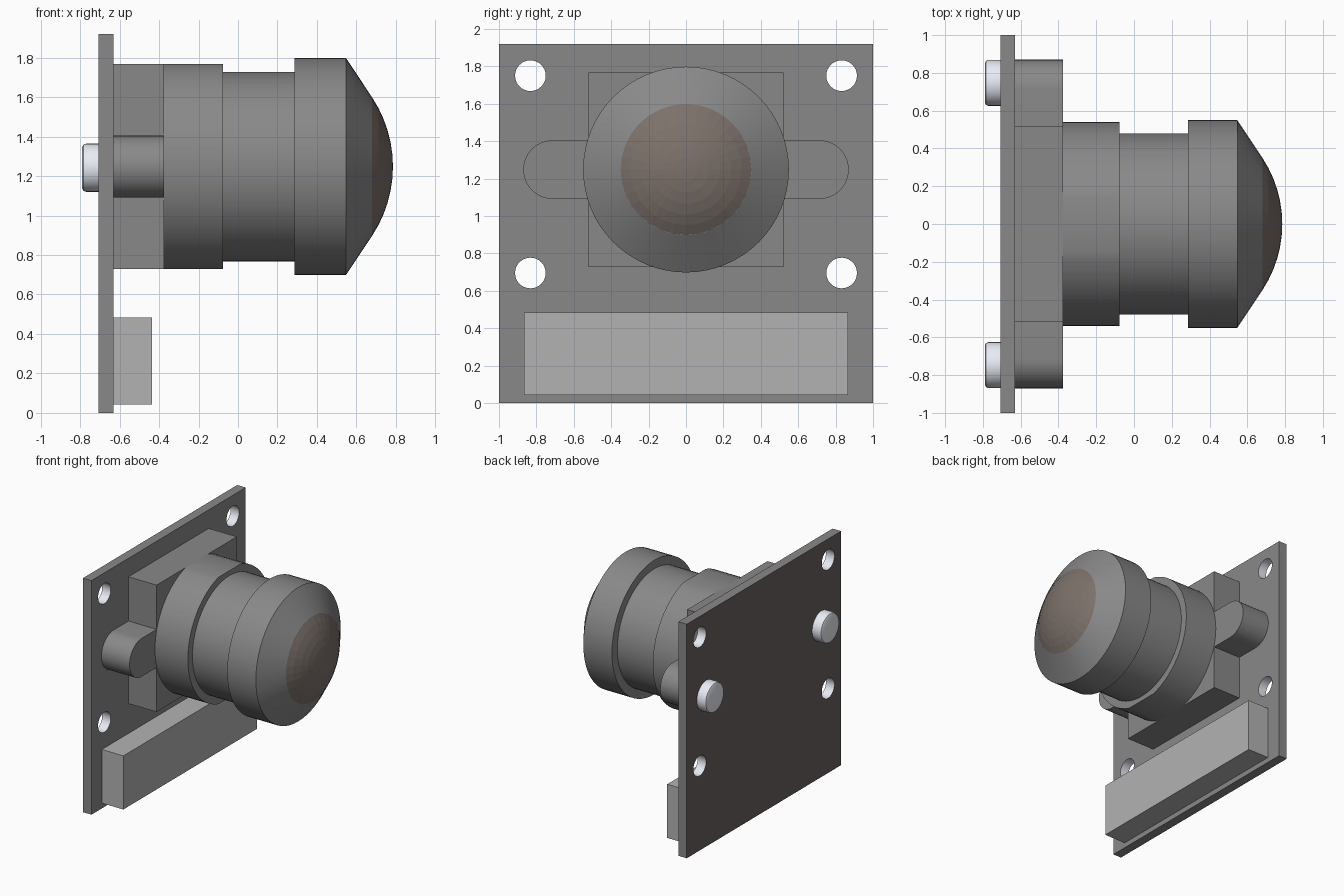
import bpy, bmesh
from math import pi, sin, cos, radians, asin

if "Cube" in bpy.data.objects:
    bpy.data.objects.remove(bpy.data.objects["Cube"])

CZ = 1.248            # height of the optical axis
BACK, FACE, SEAT = -0.707, -0.63, -0.375


def material(name, rgb):
    m = bpy.data.materials.new(name)
    m.diffuse_color = (*rgb, 1)
    m.use_nodes = True
    m.node_tree.nodes["Principled BSDF"].inputs["Base Color"].default_value = m.diffuse_color
    return m


GREY = material("dark_grey", (0.25, 0.25, 0.25))
LIGHT = material("light_grey", (0.45, 0.45, 0.45))
METAL = material("pale_metal", (0.80, 0.83, 0.90))
GLASS = material("brown_glass", (0.20, 0.165, 0.145))
BROWN = material("dark_brown", (0.15, 0.12, 0.12))


def finish(name, bm, mat, smooth=True):
    bmesh.ops.recalc_face_normals(bm, faces=bm.faces[:])
    me = bpy.data.meshes.new(name)
    bm.to_mesh(me)
    bm.free()
    me.materials.append(mat)
    ob = bpy.data.objects.new(name, me)
    bpy.context.collection.objects.link(ob)
    if smooth:
        bpy.ops.object.select_all(action='DESELECT')
        ob.select_set(True)
        bpy.context.view_layer.objects.active = ob
        bpy.ops.object.shade_smooth_by_angle(angle=radians(25))
    return ob


def extrude_x(name, outline, x0, x1, mat=GREY, smooth=True):
    """Solid from a (y, z) outline between x0 and x1."""
    bm = bmesh.new()
    a, b = ([bm.verts.new((x, y, z)) for y, z in outline] for x in (x0, x1))
    bm.faces.new(a)
    bm.faces.new(b)
    n = len(a)
    for i in range(n):
        bm.faces.new((a[i], a[(i + 1) % n], b[(i + 1) % n], b[i]))
    return finish(name, bm, mat, smooth)


def rect(hy, z0, z1):
    return [(-hy, z0), (hy, z0), (hy, z1), (-hy, z1)]


def arc(y, z, r, a0, a1, n):
    return [(y + r * cos(a0 + (a1 - a0) * i / n), z + r * sin(a0 + (a1 - a0) * i / n))
            for i in range(n + 1)]


def lathe_x(name, profile, y=0, z=CZ, mat=GREY, seg=64, smooth=True):
    """Revolve an (x, radius) profile around an axis parallel to x."""
    bm = bmesh.new()
    rings = []
    for x, r in profile:
        if r == 0:
            rings.append([bm.verts.new((x, y, z))] * seg)
        else:
            rings.append([bm.verts.new((x, y + r * cos(2 * pi * i / seg),
                                        z + r * sin(2 * pi * i / seg))) for i in range(seg)])
    for a, b in zip(rings, rings[1:]):
        for i in range(seg):
            j = (i + 1) % seg
            bm.faces.new(list(dict.fromkeys((a[i], a[j], b[j], b[i]))))
    return finish(name, bm, mat, smooth)


# circuit board with four bright-lined mounting holes and a dark back
board = extrude_x("circuit_board", rect(1.0, 0, 1.92), BACK, FACE, smooth=False)
holes = [(y, z) for y in (-0.832, 0.832) for z in (0.695, 1.75)]
for y, z in holes:
    cutter = lathe_x("hole_cutter", [(-0.9, 0), (-0.9, 0.082), (-0.5, 0.082), (-0.5, 0)],
                     y, z, seg=32)
    mod = board.modifiers.new("hole", 'BOOLEAN')
    mod.operation, mod.solver, mod.object = 'DIFFERENCE', 'EXACT', cutter
    bpy.context.view_layer.objects.active = board
    bpy.ops.object.modifier_apply(modifier=mod.name)
    bpy.data.objects.remove(cutter)
board.data.materials.clear()
for m in (GREY, METAL, BROWN):
    board.data.materials.append(m)
for p in board.data.polygons:
    c = p.center
    p.material_index = 0
    if p.normal.x < -0.9:
        p.material_index = 2
    elif abs(p.normal.x) < 0.1 and any((c.y - y) ** 2 + (c.z - z) ** 2 < 0.01 for y, z in holes):
        p.material_index = 1

# connector strip along the bottom
extrude_x("connector", rect(0.865, 0.043, 0.483), FACE, -0.435, LIGHT, smooth=False)

# lens mount: square base and round-ended ears on each side
extrude_x("mount_base", rect(0.52, CZ - 0.52, CZ + 0.52), FACE, SEAT, smooth=False)
for side, s in (("left", -1), ("right", 1)):
    ear = arc(0.713, CZ, 0.157, -pi / 2, pi / 2, 20) + [(0.52, CZ + 0.157), (0.52, CZ - 0.157)]
    extrude_x("mount_ear_" + side, [(s * y, z) for y, z in ear], FACE, SEAT)

    # fixing screws on the back of the board
    lathe_x("screw_" + side,
            [(BACK, 0), (BACK, 0.122), (-0.77, 0.122), (-0.784, 0.116), (-0.79, 0.102), (-0.79, 0)],
            s * 0.747, 1.242, METAL, 32)

# mount collar: cylinder trimmed flat at top and bottom
t = asin(0.52 / 0.54)
extrude_x("mount_collar", arc(0, CZ, 0.54, -t, t, 28) + arc(0, CZ, 0.54, pi - t, pi + t, 28),
          SEAT, -0.077)

# lens barrel and head with conical front
lathe_x("lens_barrel", [(-0.077, 0), (-0.077, 0.48), (0.287, 0.48), (0.287, 0)])
lathe_x("lens_head", [(0.287, 0), (0.287, 0.55), (0.547, 0.55), (0.68, 0.35), (0.68, 0)])

# faceted glass dome
R = 0.636
top = asin(0.35 / R)
dome = [(0.785 - R + R * cos(top * i / 6), R * sin(top * i / 6) if i else 0)
        for i in range(6, -1, -1)]
lathe_x("lens_glass", dome, mat=GLASS, seg=32, smooth=False)
